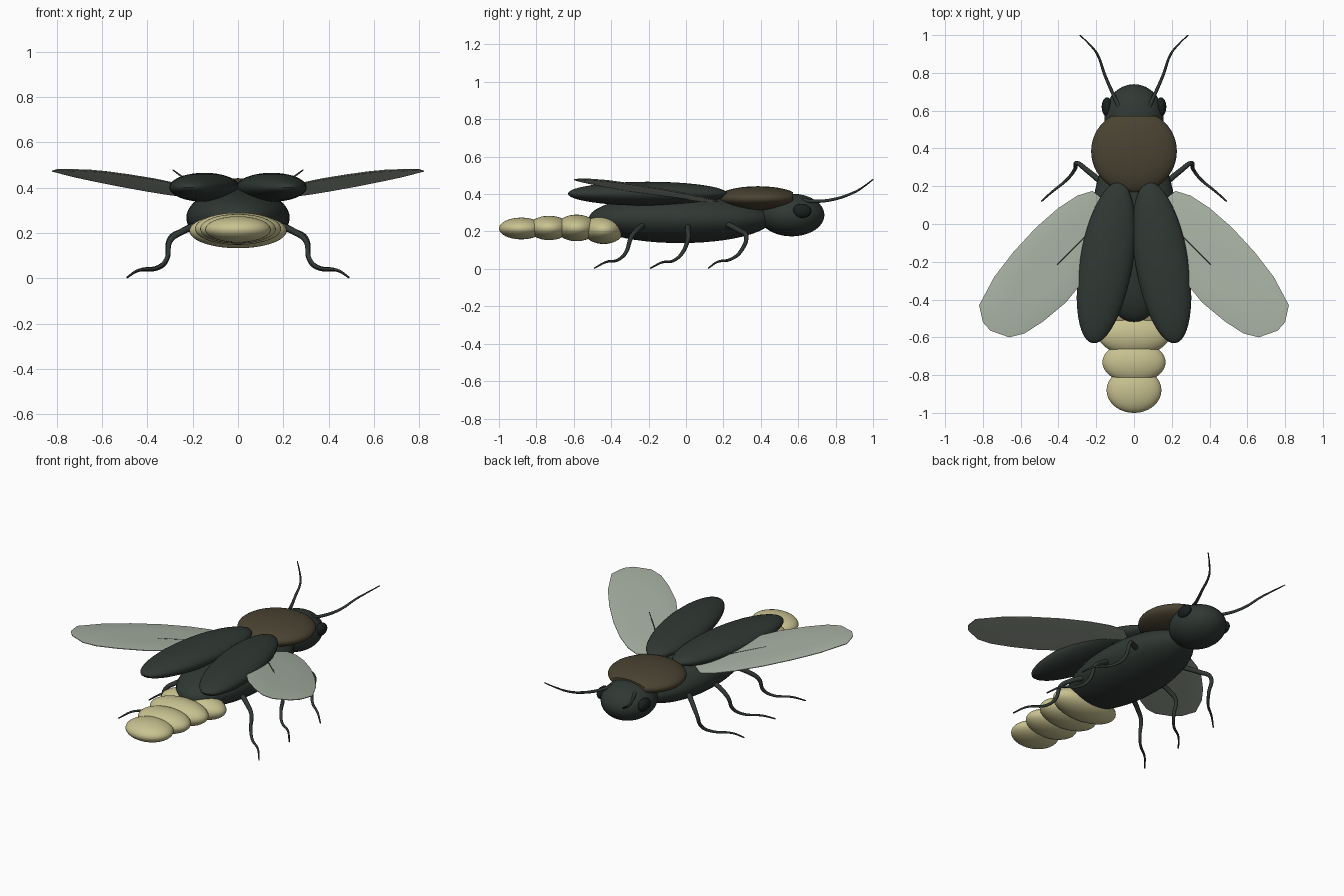
import bpy, bmesh, math
from mathutils import Vector

if "Cube" in bpy.data.objects:
    bpy.data.objects.remove(bpy.data.objects["Cube"])


def material(name, rgb):
    m = bpy.data.materials.new(name)
    m.diffuse_color = (*rgb, 1)
    m.use_nodes = True
    m.node_tree.nodes["Principled BSDF"].inputs["Base Color"].default_value = m.diffuse_color
    return m


DARK = material("dark_shell", (0.030, 0.040, 0.034))
EYE = material("eye_black", (0.010, 0.015, 0.014))
BROWN = material("brown_shield", (0.068, 0.056, 0.032))
GLOW = material("pale_yellow", (0.58, 0.54, 0.28))
WING = material("wing_membrane", (0.38, 0.43, 0.36))


def ellipsoid(name, loc, radii, mat, turn=0.0, front_limit=None):
    bm = bmesh.new()
    bmesh.ops.create_uvsphere(bm, u_segments=48, v_segments=24, radius=1)
    for v in bm.verts:
        v.co = Vector((v.co.x * radii[0], v.co.y * radii[1], v.co.z * radii[2]))
    if front_limit is not None:
        plane = Vector((0, front_limit - loc[1], 0))
        geom = bm.verts[:] + bm.edges[:] + bm.faces[:]
        cut = bmesh.ops.bisect_plane(bm, geom=geom, plane_co=plane,
                                     plane_no=(0, 1, 0), clear_outer=True)
        edges = [e for e in cut["geom_cut"] if isinstance(e, bmesh.types.BMEdge)]
        bmesh.ops.edgeloop_fill(bm, edges=edges)
    return finish(name, bm, mat, loc, turn)


def finish(name, bm, mat, loc=(0, 0, 0), turn=0.0):
    bmesh.ops.recalc_face_normals(bm, faces=bm.faces[:])
    me = bpy.data.meshes.new(name)
    bm.to_mesh(me)
    bm.free()
    ob = bpy.data.objects.new(name, me)
    bpy.context.collection.objects.link(ob)
    ob.location = loc
    ob.rotation_euler.z = turn
    me.materials.append(mat)
    bpy.ops.object.select_all(action='DESELECT')
    ob.select_set(True)
    bpy.context.view_layer.objects.active = ob
    bpy.ops.object.shade_smooth_by_angle(angle=math.radians(40))
    return ob


def tapered_tube(name, points, r0, r1, mat):
    cu = bpy.data.curves.new(name, 'CURVE')
    cu.dimensions = '3D'
    cu.bevel_depth = 1.0
    cu.bevel_resolution = 3
    cu.resolution_u = 6
    cu.use_fill_caps = True
    sp = cu.splines.new('BEZIER')
    sp.bezier_points.add(len(points) - 1)
    for i, (bp, p) in enumerate(zip(sp.bezier_points, points)):
        bp.co = p
        bp.radius = r0 + (r1 - r0) * i / (len(points) - 1)
        bp.handle_left_type = bp.handle_right_type = 'AUTO'
    cu.materials.append(mat)
    ob = bpy.data.objects.new(name, cu)
    bpy.context.collection.objects.link(ob)
    return ob


def wing_height(x, y):
    along = ((x - 0.22) * 0.6 - (y - 0.10) * 0.8) / 0.85
    return 0.368 + 0.125 * along - 0.012 * along * along


def hind_wing(name, s):
    outline = [(0.15, 0.12), (0.22, 0.175), (0.30, 0.15), (0.40, 0.085), (0.52, -0.02),
               (0.64, -0.15), (0.74, -0.28), (0.82, -0.43), (0.80, -0.52), (0.76, -0.565),
               (0.66, -0.60), (0.58, -0.58), (0.48, -0.515), (0.36, -0.415),
               (0.25, -0.28), (0.17, -0.12), (0.13, 0.02)]
    cx = sum(p[0] for p in outline) / len(outline)
    cy = sum(p[1] for p in outline) / len(outline)
    bm = bmesh.new()
    # top and bottom skins, thicker toward the middle
    skins = []
    for side in (1, -1):
        rings = []
        for f, t in ((1.0, 0.002), (0.93, 0.005), (0.5, 0.007)):
            ring = []
            for px, py in outline:
                x, y = cx + (px - cx) * f, cy + (py - cy) * f
                ring.append(bm.verts.new((s * x, y, wing_height(x, y) + side * t)))
            rings.append(ring)
        skins.append(rings)
    n = len(outline)
    for rings in skins:
        for a, b in zip(rings, rings[1:]):
            for i in range(n):
                j = (i + 1) % n
                bm.faces.new((a[i], a[j], b[j], b[i]))
        bm.faces.new(rings[-1])
    for i in range(n):
        j = (i + 1) % n
        bm.faces.new((skins[0][0][i], skins[0][0][j], skins[1][0][j], skins[1][0][i]))
    return finish(name, bm, WING)


# Trunk, head and shield
ellipsoid("body", (0, -0.03, 0.268), (0.228, 0.49, 0.13), DARK)
ellipsoid("head", (0, 0.565, 0.288), (0.157, 0.175, 0.114), DARK)
ellipsoid("neck_shield", (0, 0.385, 0.376), (0.227, 0.22, 0.066), BROWN, front_limit=0.572)

# Glowing tail segments
for i, (y, z, rx, ry, rz) in enumerate([(-0.440, 0.210, 0.215, 0.11, 0.077),
                                        (-0.585, 0.219, 0.190, 0.11, 0.071),
                                        (-0.732, 0.219, 0.167, 0.11, 0.065),
                                        (-0.880, 0.216, 0.145, 0.12, 0.058)]):
    ellipsoid(f"tail_segment_{i + 1}", (0, y, z), (rx, ry, rz), GLOW)

# Leg paths for the right side
LEGS = {
    "front": [(0.17, 0.22, 0.24), (0.25, 0.285, 0.205), (0.30, 0.322, 0.175),
              (0.313, 0.29, 0.09), (0.35, 0.24, 0.052), (0.44, 0.165, 0.036), (0.49, 0.12, 0.004)],
    "middle": [(0.18, 0.01, 0.24), (0.25, 0.01, 0.205), (0.30, 0.012, 0.165),
               (0.313, -0.02, 0.085), (0.35, -0.065, 0.045), (0.44, -0.13, 0.034), (0.49, -0.19, 0.004)],
    "rear": [(0.17, -0.22, 0.24), (0.25, -0.265, 0.205), (0.30, -0.295, 0.165),
             (0.313, -0.32, 0.09), (0.35, -0.36, 0.05), (0.44, -0.43, 0.036), (0.49, -0.49, 0.004)],
}
ANTENNA = [(0.08, 0.62, 0.37), (0.105, 0.675, 0.362), (0.155, 0.79, 0.372),
           (0.195, 0.90, 0.41), (0.235, 0.95, 0.44), (0.287, 1.0, 0.478)]

# Mirrored parts
for side, s in (("right", 1), ("left", -1)):
    ellipsoid(f"{side}_eye", (s * 0.143, 0.62, 0.31), (0.028, 0.05, 0.038), EYE)
    ellipsoid(f"{side}_wing_case", (s * 0.148, -0.205, 0.402), (0.14, 0.432, 0.064), DARK,
              turn=s * math.radians(9.5))
    hind_wing(f"{side}_hind_wing", s)
    vein = [(0.2, -0.01), (0.3, -0.11), (0.405, -0.215)]
    tapered_tube(f"{side}_wing_vein",
                 [(s * x, y, wing_height(x, y) + 0.005) for x, y in vein], 0.004, 0.003, DARK)
    for name, path in LEGS.items():
        tapered_tube(f"{side}_{name}_leg", [(s * x, y, z) for x, y, z in path], 0.016, 0.004, DARK)
    tapered_tube(f"{side}_antenna", [(s * x, y, z) for x, y, z in ANTENNA], 0.011, 0.003, DARK)
